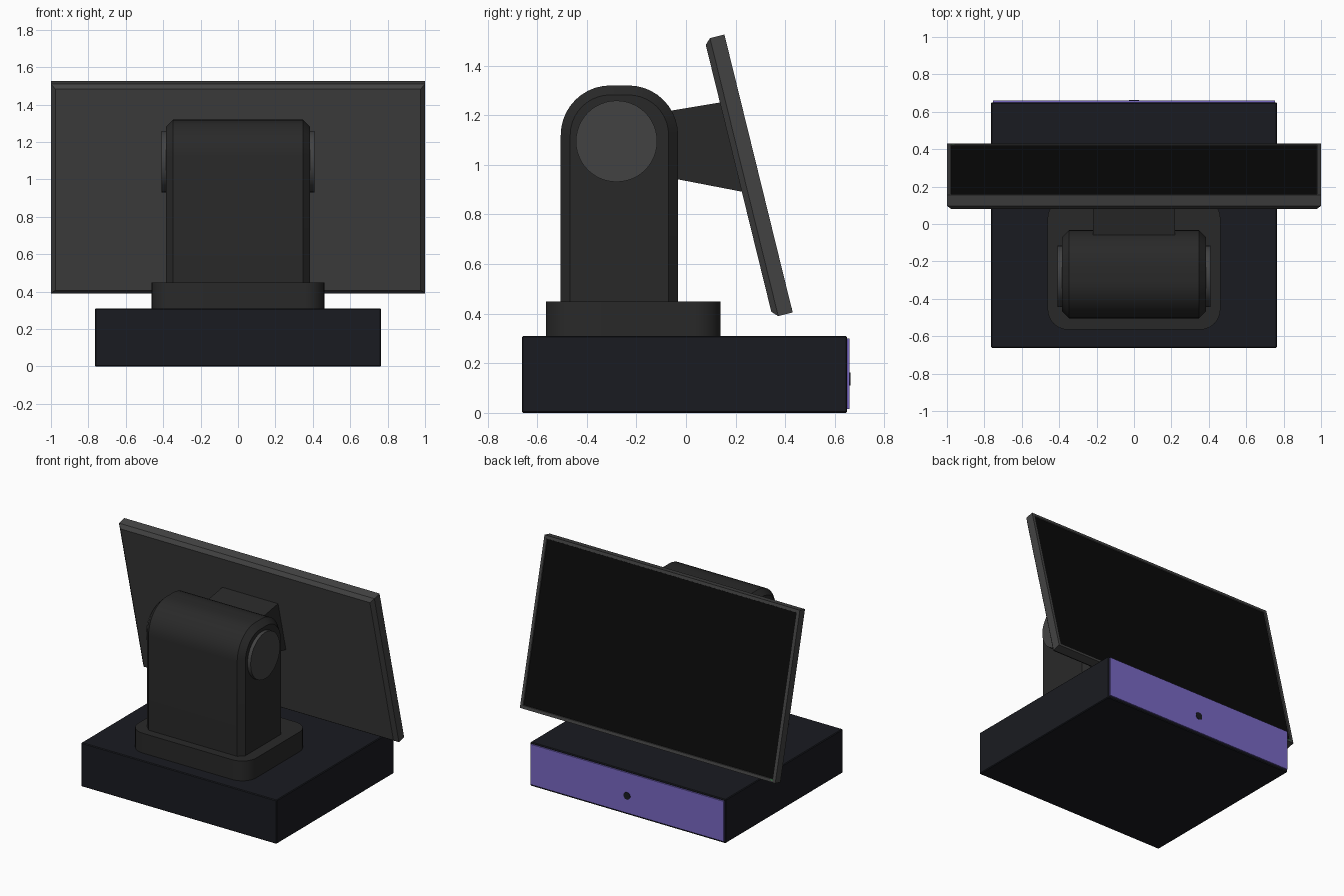
import bpy, bmesh, math
from mathutils import Vector, Matrix

if "Cube" in bpy.data.objects:
    bpy.data.objects.remove(bpy.data.objects["Cube"])


def material(name, rgb):
    m = bpy.data.materials.new(name)
    m.diffuse_color = (*rgb, 1)
    m.use_nodes = True
    m.node_tree.nodes["Principled BSDF"].inputs["Base Color"].default_value = m.diffuse_color
    return m


NAVY = material("navy_black", (0.010, 0.011, 0.015))
DARK = material("dark_plastic", (0.022, 0.022, 0.022))
GREY = material("frame_grey", (0.055, 0.055, 0.055))
BLACK = material("screen_black", (0.003, 0.003, 0.003))
PURPLE = material("drawer_purple", (0.19, 0.14, 0.55))
GREEN = material("light_green", (0.05, 0.4, 0.1))


def finish(bm, name, mats, smooth=False):
    bmesh.ops.recalc_face_normals(bm, faces=bm.faces)
    me = bpy.data.meshes.new(name)
    bm.to_mesh(me)
    bm.free()
    ob = bpy.data.objects.new(name, me)
    bpy.context.collection.objects.link(ob)
    for m in mats:
        me.materials.append(m)
    if smooth:
        bpy.ops.object.select_all(action='DESELECT')
        ob.select_set(True)
        bpy.context.view_layer.objects.active = ob
        bpy.ops.object.shade_smooth_by_angle(angle=math.radians(30))
    return ob


def box_bm(lo, hi):
    lo, hi = Vector(lo), Vector(hi)
    bm = bmesh.new()
    bmesh.ops.create_cube(bm, size=1, matrix=Matrix.Translation((lo + hi) / 2)
                          @ Matrix.Diagonal((*(hi - lo), 1)))
    return bm


def bevel(bm, edges, width, segments=1):
    bmesh.ops.bevel(bm, geom=edges, offset=width, segments=segments,
                    profile=0.5, affect='EDGES')


def parallel(bm, axis):
    """Edges running along the given axis."""
    return [e for e in bm.edges
            if abs((e.verts[0].co - e.verts[1].co).normalized()[axis]) > 0.99]


def cylinder(name, radius, length, centre, axis, mat, rim=0, sides=48):
    bm = bmesh.new()
    rot = Matrix.Rotation(math.pi / 2, 4, axis)
    bmesh.ops.create_cone(bm, cap_ends=True, segments=sides, radius1=radius,
                          radius2=radius, depth=length,
                          matrix=Matrix.Translation(centre) @ rot)
    return finish(bm, name, [mat], True)


# Cash drawer body
bm = box_bm((-0.765, -0.662, 0), (0.765, 0.65, 0.31))
bevel(bm, bm.edges[:], 0.005)
finish(bm, "drawer_body", [NAVY])

# Drawer front and lock
finish(box_bm((-0.755, 0.645, 0.015), (0.755, 0.66, 0.3)), "drawer_front", [PURPLE])
cylinder("drawer_lock", 0.026, 0.02, (0, 0.653, 0.137), 'X', NAVY, sides=24)

# Rounded foot plate
bm = box_bm((-0.462, -0.565, 0.305), (0.462, 0.14, 0.45))
bevel(bm, parallel(bm, 2), 0.11, 8)
finish(bm, "foot_plate", [DARK], True)

# Upright column: round the two top edges, then chamfer both side outlines
bm = box_bm((-0.385, -0.505, 0.44), (0.385, -0.032, 1.32))
bevel(bm, [e for e in parallel(bm, 0) if e.verts[0].co.z > 1], 0.2, 10)
rim = [e for e in bm.edges
       if all(abs(abs(v.co.x) - 0.385) < 1e-4 for v in e.verts)
       and e.verts[0].co.x * e.verts[1].co.x > 0
       and max(v.co.z for v in e.verts) > 0.5]
bevel(bm, rim, 0.038)
finish(bm, "column", [DARK], True)

# Hinge caps on both sides
for side, sx in (("left", -1), ("right", 1)):
    cylinder(side + "_hinge_cap", 0.164, 0.05, (sx * 0.385, -0.28, 1.095), 'Y', GREY)

# Neck flaring out to the screen
bm = bmesh.new()
outline = [(-0.2, 0.975), (-0.2, 1.19), (-0.05, 1.22), (0.16, 1.255),
           (0.25, 0.887), (-0.035, 0.942)]
face = bm.faces.new([bm.verts.new((-0.218, y, z)) for y, z in outline])
ext = bmesh.ops.extrude_face_region(bm, geom=[face])["geom"]
bmesh.ops.translate(bm, vec=(0.436, 0, 0),
                    verts=[v for v in ext if isinstance(v, bmesh.types.BMVert)])
finish(bm, "neck", [DARK])

# Tilted screen: frame front lies on local y = 0
TILT = Matrix.Translation((0, 0.2925, 0.965)) @ Matrix.Rotation(math.radians(13.8), 4, 'X')
bm = box_bm((-1, -0.083, -0.577), (1, 0, 0.577))
bevel(bm, [e for e in bm.edges if all(v.co.y < -0.05 for v in e.verts)], 0.023)
front = next(f for f in bm.faces if f.calc_center_median().y > -0.001)
bmesh.ops.inset_region(bm, faces=[front], thickness=0.03, depth=0)
bmesh.ops.inset_region(bm, faces=[front], thickness=0.003, depth=-0.006)
front.material_index = 1
bm.transform(TILT)
finish(bm, "screen", [GREY, BLACK])

# Status light in the frame's lower corner
bm = box_bm((-0.975, -0.002, -0.565), (-0.96, 0.001, -0.558))
bm.transform(TILT)
finish(bm, "status_light", [GREEN])
